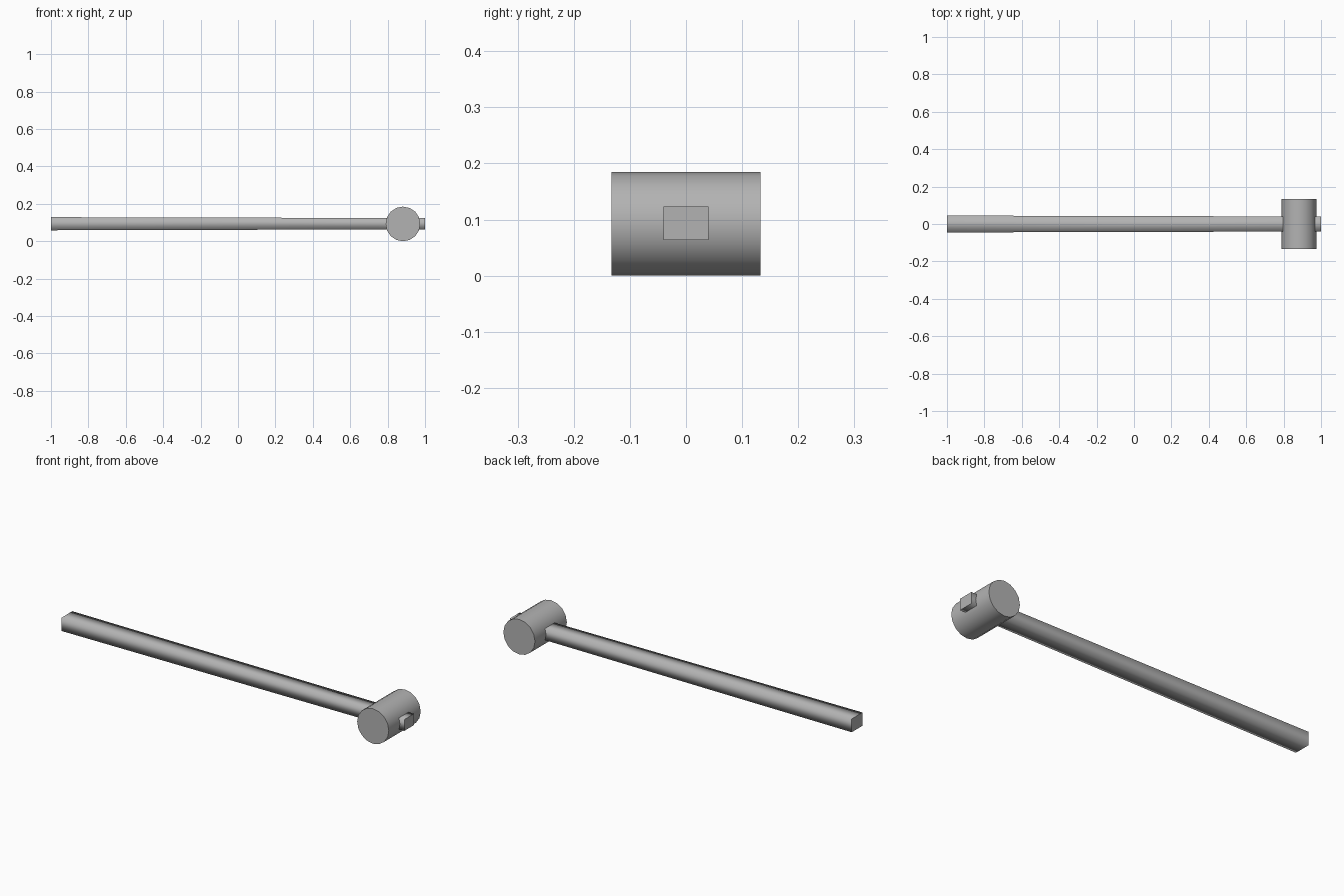
import bpy
import math

if "Cube" in bpy.data.objects:
    bpy.data.objects.remove(bpy.data.objects["Cube"], do_unlink=True)

AXIS_Z = 0.0925

grey = bpy.data.materials.new("plain_grey")
grey.use_nodes = True
colour = (0.45, 0.45, 0.45, 1)
grey.diffuse_color = colour
grey.node_tree.nodes["Principled BSDF"].inputs["Base Color"].default_value = colour

# Head: a barrel lying front to back
bpy.ops.mesh.primitive_cylinder_add(vertices=16, radius=0.0925, depth=0.266,
                                    location=(0.882, 0, AXIS_Z),
                                    rotation=(math.pi / 2, 0, 0))
head = bpy.context.object
head.name = "mallet_head"
head.data.materials.append(grey)
bpy.ops.object.shade_smooth_by_angle(angle=math.radians(30))

# Handle: a long bar, slimmer toward the head, which it passes through
bpy.ops.mesh.primitive_cube_add(size=2, location=(0, 0, AXIS_Z + 0.001))
handle = bpy.context.object
handle.name = "handle"
handle.data.materials.append(grey)
for v in handle.data.vertices:
    half_width, half_height = (0.04, 0.03) if v.co.x > 0 else (0.045, 0.035)
    v.co.y *= half_width
    v.co.z *= half_height

# The long sides blend softly; the end caps stay flat
for face in handle.data.polygons:
    face.use_smooth = abs(face.normal.x) < 0.5
for edge in handle.data.edges:
    a, b = (handle.data.vertices[i].co.x for i in edge.vertices)
    edge.use_edge_sharp = abs(a - b) < 0.01
